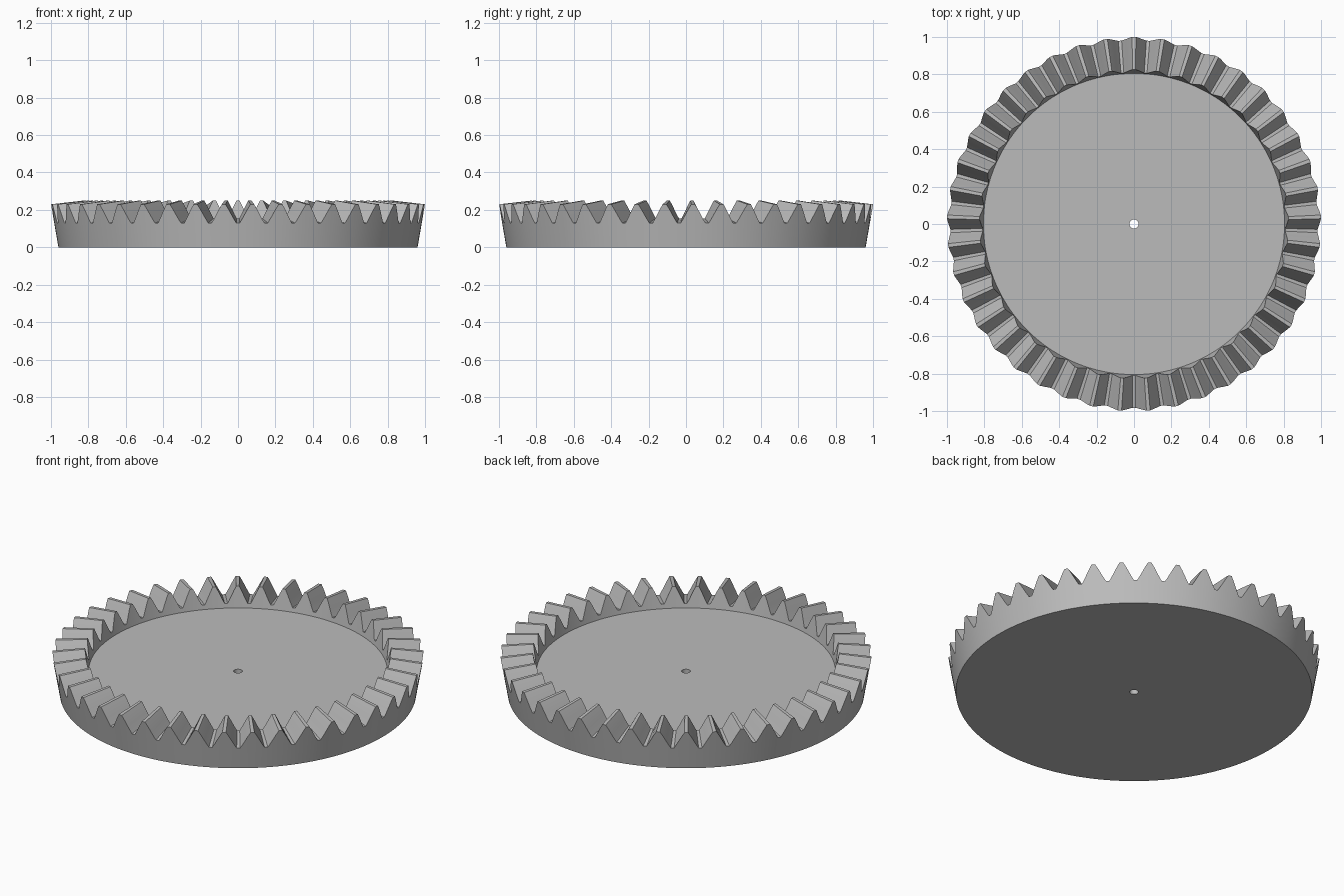
import bpy, bmesh
from math import pi, cos, sin, radians

cube = bpy.data.objects.get("Cube")
if cube:
    bpy.data.objects.remove(cube)

TEETH = 41
FLOOR = 0.13          # height of the recessed disc
LEAN = 0.04 / 0.23    # outward lean of the rim walls

# One tooth: (fraction of pitch from tip centre, height fraction)
half = [(0.065, 1), (0.17, 0.73), (0.28, 0.42), (0.36, 0.2), (0.44, 0)]
tooth = [(-t, h) for t, h in reversed(half)] + half
pitch = 2 * pi / TEETH
samples = [(pi / 2 + (i + t) * pitch, h) for i in range(TEETH) for t, h in tooth]


def outer_top(h):
    z = 0.13 + 0.1 * h
    return 0.96 + LEAN * z, z


def inner_top(h):
    z = 0.155 + 0.095 * h
    return 0.805 + LEAN * (z - FLOOR), z


# Closed cross-section, swept around the axis; the tooth height shapes the rim
section = [
    lambda h: (0.96, 0),
    outer_top,
    inner_top,
    lambda h: (0.805, FLOOR),
    lambda h: (0.024, FLOOR),
    lambda h: (0.024, 0),
]

bm = bmesh.new()
rings = []
for point in section:
    ring = []
    for a, h in samples:
        r, z = point(h)
        ring.append(bm.verts.new((r * cos(a), r * sin(a), z)))
    rings.append(ring)

for k, low in enumerate(rings):
    high = rings[(k + 1) % len(rings)]
    for i in range(len(samples)):
        j = (i + 1) % len(samples)
        bm.faces.new((low[i], low[j], high[j], high[i]))
bmesh.ops.recalc_face_normals(bm, faces=bm.faces)

mesh = bpy.data.meshes.new("crown_gear")
bm.to_mesh(mesh)
bm.free()
gear = bpy.data.objects.new("crown_gear", mesh)
bpy.context.collection.objects.link(gear)

# Plain grey material
grey = bpy.data.materials.new("light_grey")
grey.use_nodes = True
colour = (0.5, 0.5, 0.5, 1)
grey.diffuse_color = colour
grey.node_tree.nodes["Principled BSDF"].inputs["Base Color"].default_value = colour
mesh.materials.append(grey)

bpy.ops.object.select_all(action='DESELECT')
gear.select_set(True)
bpy.context.view_layer.objects.active = gear
bpy.ops.object.shade_smooth_by_angle(angle=radians(25))
